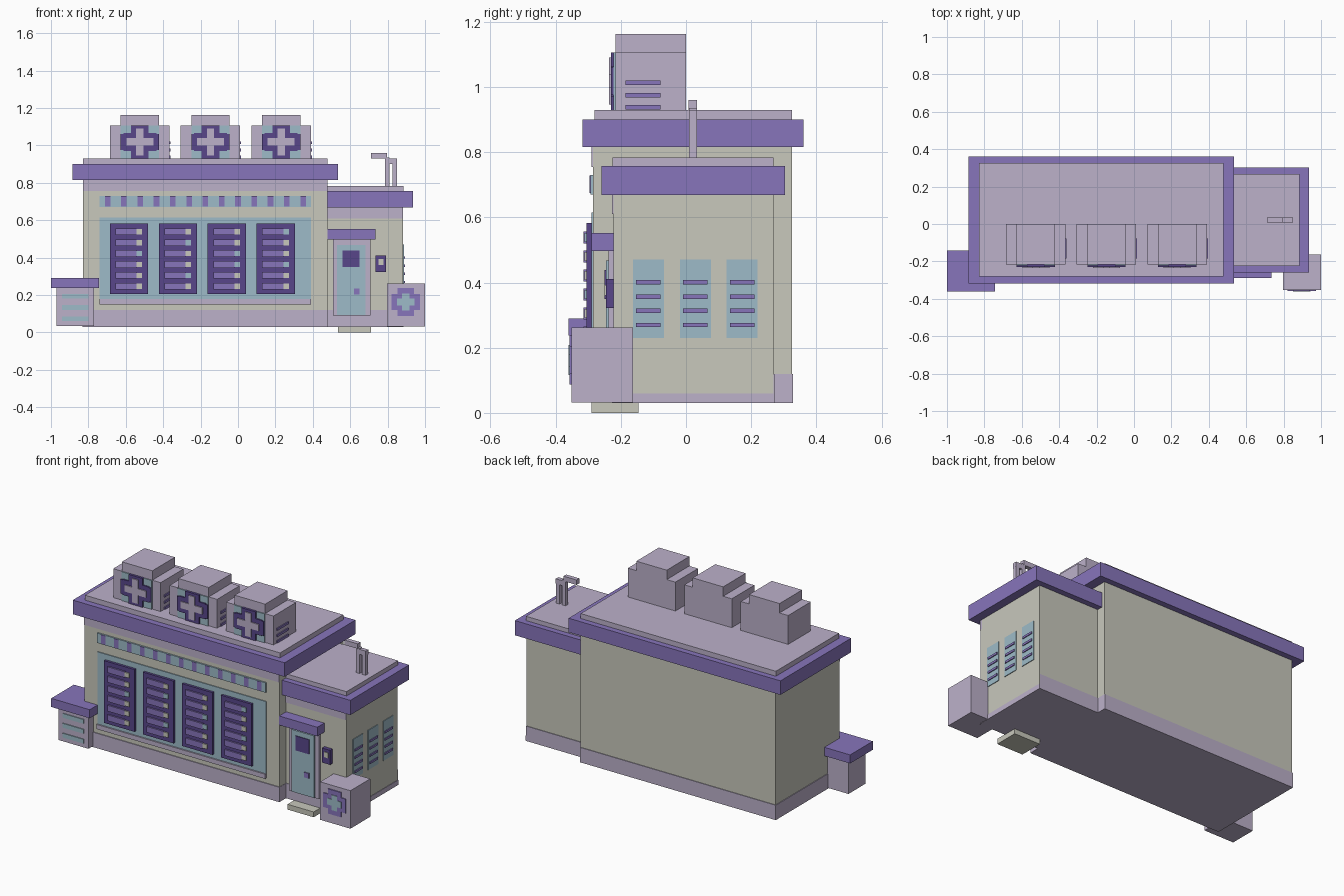
import bpy
import bmesh


def srgb(r, g, b):
    lin = [(c / 255 / 12.92) if c < 11 else ((c / 255 + 0.055) / 1.055) ** 2.4 for c in (r, g, b)]
    return (*lin, 1.0)


def material(name, rgb):
    m = bpy.data.materials.new(name)
    m.diffuse_color = srgb(*rgb)
    return m


CREAM = material("cream", (200, 200, 188))
LAVENDER = material("lavender", (188, 177, 202))
PURPLE = material("purple", (135, 117, 187))
DARK = material("dark purple", (88, 70, 138))
BLUE = material("pale blue", (158, 187, 200))


def finish(name, bm, mat):
    bmesh.ops.recalc_face_normals(bm, faces=bm.faces)
    me = bpy.data.meshes.new(name)
    bm.to_mesh(me)
    bm.free()
    me.materials.append(mat)
    ob = bpy.data.objects.new(name, me)
    bpy.context.collection.objects.link(ob)
    return ob


def boxes(name, mat, *items):
    """Each item is (x0, x1, y0, y1, z0, z1)."""
    bm = bmesh.new()
    for x0, x1, y0, y1, z0, z1 in items:
        vs = bmesh.ops.create_cube(bm, size=1)["verts"]
        for v in vs:
            v.co = (x1 if v.co.x > 0 else x0, y1 if v.co.y > 0 else y0, z1 if v.co.z > 0 else z0)
    return finish(name, bm, mat)


def extrude_xz(name, mat, profile, y0, y1):
    """Extrude an outline in the XZ plane from y0 to y1."""
    bm = bmesh.new()
    face = bm.faces.new([bm.verts.new((x, y0, z)) for x, z in profile])
    geo = bmesh.ops.extrude_face_region(bm, geom=[face])["geom"]
    for v in geo:
        if isinstance(v, bmesh.types.BMVert):
            v.co.y = y1
    return finish(name, bm, mat)


def cross(name, mat, cx, cz, r, a, y0, y1):
    """Plus sign of half size r and half arm width a."""
    pts = [(-a, -r), (a, -r), (a, -a), (r, -a), (r, a), (a, a),
           (a, r), (-a, r), (-a, a), (-r, a), (-r, -a), (-a, -a)]
    return extrude_xz(name, mat, [(cx + x, cz + z) for x, z in pts], y0, y1)


# Main hall: walls, plinth, front band and stepped roof
boxes("main_walls", CREAM, (-0.828, 0.478, -0.285, 0.325, 0.035, 0.83))
boxes("main_plinth", LAVENDER, (-0.832, 0.48, -0.29, 0.329, 0.03, 0.12))
boxes("main_front_band", LAVENDER, (-0.828, 0.478, -0.29, -0.28, 0.755, 0.825))
boxes("main_roof", PURPLE, (-0.885, 0.535, -0.318, 0.36, 0.815, 0.9))
boxes("main_roof_top", LAVENDER, (-0.83, 0.478, -0.28, 0.325, 0.89, 0.93))

# Side annex
boxes("annex_walls", CREAM, (0.47, 0.883, -0.223, 0.268, 0.035, 0.69))
boxes("annex_plinth", LAVENDER, (0.47, 0.882, -0.227, 0.272, 0.03, 0.12),
      (0.8, 0.886, -0.225, 0.27, 0.03, 0.06))
boxes("annex_front_band", LAVENDER, (0.478, 0.883, -0.227, -0.21, 0.61, 0.675))
boxes("annex_roof", PURPLE, (0.47, 0.935, -0.26, 0.303, 0.668, 0.757))
boxes("annex_roof_top", LAVENDER, (0.47, 0.885, -0.225, 0.268, 0.75, 0.783))

# Glazed front with vent strip and sill
boxes("front_glass", BLUE, (-0.74, 0.39, -0.29, -0.28, 0.175, 0.615))
boxes("vent_strip", BLUE, (-0.74, 0.39, -0.293, -0.28, 0.67, 0.73))
boxes("vent_blocks", PURPLE, *[(-0.712 + i * 0.0871, -0.682 + i * 0.0871, -0.296, -0.28, 0.674, 0.728)
                               for i in range(13)])
boxes("front_sill", LAVENDER, (-0.74, 0.39, -0.298, -0.28, 0.15, 0.178))

# Four cabinets, each with six bars and end lights
cabinets, bars, lights = [], [], {0: [], 1: []}
for c in range(4):
    x = -0.685 + c * 0.2615
    cabinets.append((x, x + 0.205, -0.305, -0.28, 0.205, 0.582))
    for r in range(6):
        z = 0.52 - r * 0.0583
        bars.append((x + 0.03, x + 0.143, -0.314, -0.29, z, z + 0.036))
        blue = (c, r) in {(0, 2), (1, 1), (1, 4), (2, 2), (2, 3), (3, 0), (3, 3)}
        lights[blue].append((x + 0.143, x + 0.172, -0.312, -0.29, z + 0.004, z + 0.032))
boxes("cabinets", DARK, *cabinets)
boxes("cabinet_bars", PURPLE, *bars)
boxes("cabinet_cream_lights", CREAM, *lights[0])
boxes("cabinet_blue_lights", BLUE, *lights[1])

# Three roof units with a raised middle, cross sign and side louvres
for i in range(3):
    cx = -0.525 + i * 0.378
    n = str(i + 1)
    profile = [(-0.16, 0.925), (0.158, 0.925), (0.158, 1.105), (0.102, 1.105),
               (0.102, 1.162), (-0.102, 1.162), (-0.102, 1.105), (-0.16, 1.105)]
    extrude_xz("roof_unit_" + n, LAVENDER, [(cx + x, z) for x, z in profile], -0.216, 0.0)
    boxes("sign_panel_" + n, BLUE, (cx - 0.102, cx + 0.102, -0.222, -0.21, 0.93, 1.105))
    cross("sign_cross_" + n, DARK, cx, 1.018, 0.088, 0.047, -0.23, -0.215)
    boxes("sign_cross_end_" + n, DARK, (cx - 0.102, cx + 0.102, -0.2295, -0.215, 0.975, 1.061))
    cross("sign_inner_cross_" + n, LAVENDER, cx, 1.018, 0.072, 0.02, -0.236, -0.22)
    boxes("roof_louvres_" + n, PURPLE, *[(cx + 0.15, cx + 0.164, -0.185, -0.078, z, z + 0.014)
                                        for z in (0.931, 0.968, 1.006)])

# Low kiosk on the left
boxes("kiosk_body", LAVENDER, (-0.97, -0.77, -0.332, -0.17, 0.035, 0.25))
boxes("kiosk_lid", PURPLE, (-1.0, -0.742, -0.36, -0.143, 0.238, 0.29))
boxes("kiosk_slats", BLUE, *[(-0.94, -0.8, -0.337, -0.32, z, z + 0.026) for z in (0.06, 0.12, 0.18)])

# Box with cross on the right
boxes("right_box", LAVENDER, (0.797, 1.0, -0.352, -0.162, 0.032, 0.262))
cross("box_cross", PURPLE, 0.897, 0.162, 0.075, 0.043, -0.358, -0.34)
cross("box_inner_cross", BLUE, 0.897, 0.162, 0.046, 0.019, -0.361, -0.34)

# Doorway
boxes("door_frame", LAVENDER, (0.508, 0.708, -0.238, -0.22, 0.09, 0.5))
boxes("door", BLUE, (0.53, 0.682, -0.246, -0.22, 0.092, 0.468))
boxes("door_window_and_knob", DARK, (0.56, 0.65, -0.25, -0.23, 0.35, 0.438))
boxes("door_handle", PURPLE, (0.62, 0.65, -0.252, -0.23, 0.203, 0.234))
boxes("door_awning", PURPLE, (0.479, 0.735, -0.29, -0.22, 0.497, 0.552))
boxes("doorstep", CREAM, (0.535, 0.71, -0.29, -0.145, 0.0, 0.032))
boxes("wall_keypad", DARK, (0.736, 0.79, -0.246, -0.22, 0.322, 0.41))
boxes("keypad_screen", CREAM, (0.75, 0.778, -0.25, -0.23, 0.36, 0.392))

# Slatted side windows
boxes("side_windows", BLUE, *[(0.87, 0.887, y, y + 0.095, 0.23, 0.47) for y in (-0.163, -0.019, 0.125)])
boxes("side_window_slats", PURPLE, *[(0.87, 0.892, y, y + 0.075, z, z + 0.013)
                                     for y in (-0.153, -0.009, 0.135)
                                     for z in (0.263, 0.307, 0.35, 0.394)])

# Bent pipe on the annex roof
boxes("roof_pipe", LAVENDER, (0.71, 0.797, 0.008, 0.034, 0.93, 0.96),
      (0.785, 0.85, 0.0085, 0.0335, 0.9, 0.93),
      (0.785, 0.8095, 0.009, 0.033, 0.77, 0.935), (0.825, 0.8495, 0.009, 0.033, 0.77, 0.91))
